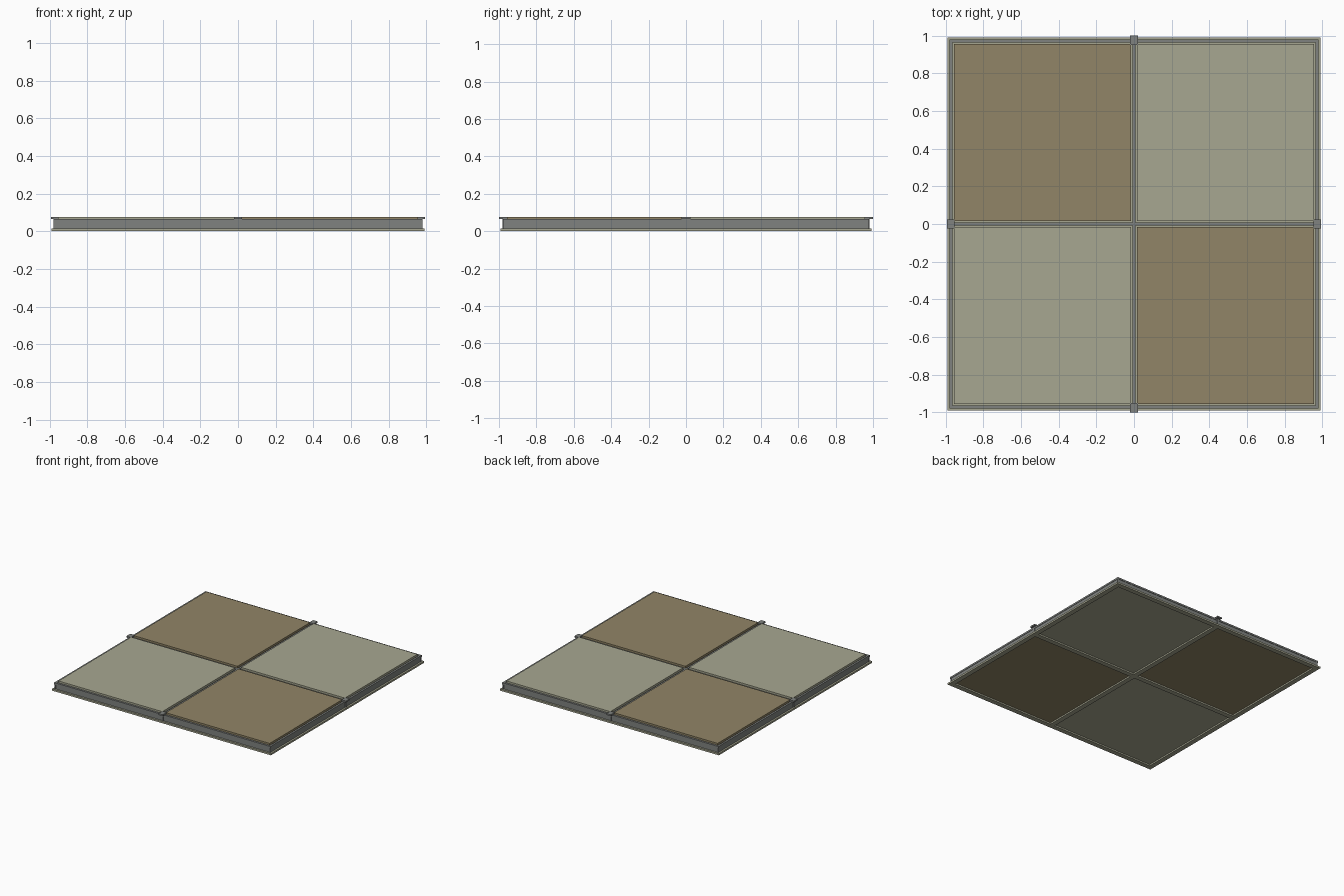
import bpy, bmesh
from mathutils import Vector

if "Cube" in bpy.data.objects:
    bpy.data.objects.remove(bpy.data.objects["Cube"])


def material(name, rgb):
    m = bpy.data.materials.new(name)
    m.diffuse_color = (*rgb, 1)
    m.use_nodes = True
    m.node_tree.nodes["Principled BSDF"].inputs["Base Color"].default_value = m.diffuse_color
    return m


SAGE = material("sage", (0.39, 0.39, 0.285))
TAN = material("tan", (0.285, 0.235, 0.135))
METAL = material("grey metal", (0.215, 0.225, 0.215))


def boxes(name, mat, parts):
    """One object from boxes given as (min corner, max corner)."""
    bm = bmesh.new()
    for lo, hi in parts:
        lo, hi = Vector(lo), Vector(hi)
        vs = bmesh.ops.create_cube(bm, size=1)["verts"]
        for v in vs:
            v.co = Vector((lo[i] + (v.co[i] + 0.5) * (hi[i] - lo[i])) for i in range(3))
    me = bpy.data.meshes.new(name)
    bm.to_mesh(me)
    bm.free()
    me.materials.append(mat)
    ob = bpy.data.objects.new(name, me)
    bpy.context.collection.objects.link(ob)
    return ob


EDGE = 0.971    # centre line of the outer rails
FLANGE = 0.02   # half width of the bottom flange
Z0, Z1, Z2 = 0.014, 0.064, 0.076


def bar(along, c, half_len, half_w, z0, z1):
    """Box running along x or y, centred at c on the other axis."""
    if along == "x":
        return ((-half_len, c - half_w, z0), (half_len, c + half_w, z1))
    return ((c - half_w, -half_len, z0), (c + half_w, half_len, z1))


# inverted T rails: flange, web and top bead
for along in "xy":
    for label, c in (("low", -EDGE), ("middle", 0), ("high", EDGE)):
        # flanges along y stop at the outer x flanges
        reach = EDGE + FLANGE if along == "x" else EDGE - FLANGE
        boxes(f"flange_{along}_{label}", SAGE, [bar(along, c, reach, FLANGE, 0, Z0)])
        boxes(f"web_{along}_{label}", METAL, [
            bar(along, c, EDGE + 0.008, 0.005, Z0, 0.05),
            bar(along, c, EDGE + 0.008, 0.008, 0.05, Z1)])

# four panels in a checker pattern
for sx in (-1, 1):
    for sy in (-1, 1):
        xs = sorted((sx * 0.016, sx * 0.956))
        ys = sorted((sy * 0.016, sy * 0.956))
        boxes("ceiling_panel", SAGE if sx == sy else TAN,
              [((xs[0], ys[0], Z0 - 0.002), (xs[1], ys[1], Z2 - 0.001))])

# hanger clips at the middle of each side
for x, y in ((EDGE + 0.003, 0), (-EDGE - 0.003, 0), (0, EDGE + 0.004), (0, -EDGE - 0.004)):
    boxes("hanger_clip", METAL, [
        ((x - 0.02, y - 0.025, Z1), (x + 0.02, y + 0.025, Z2)),
        ((x - 0.007, y - 0.007, Z0), (x + 0.007, y + 0.007, Z1))])
